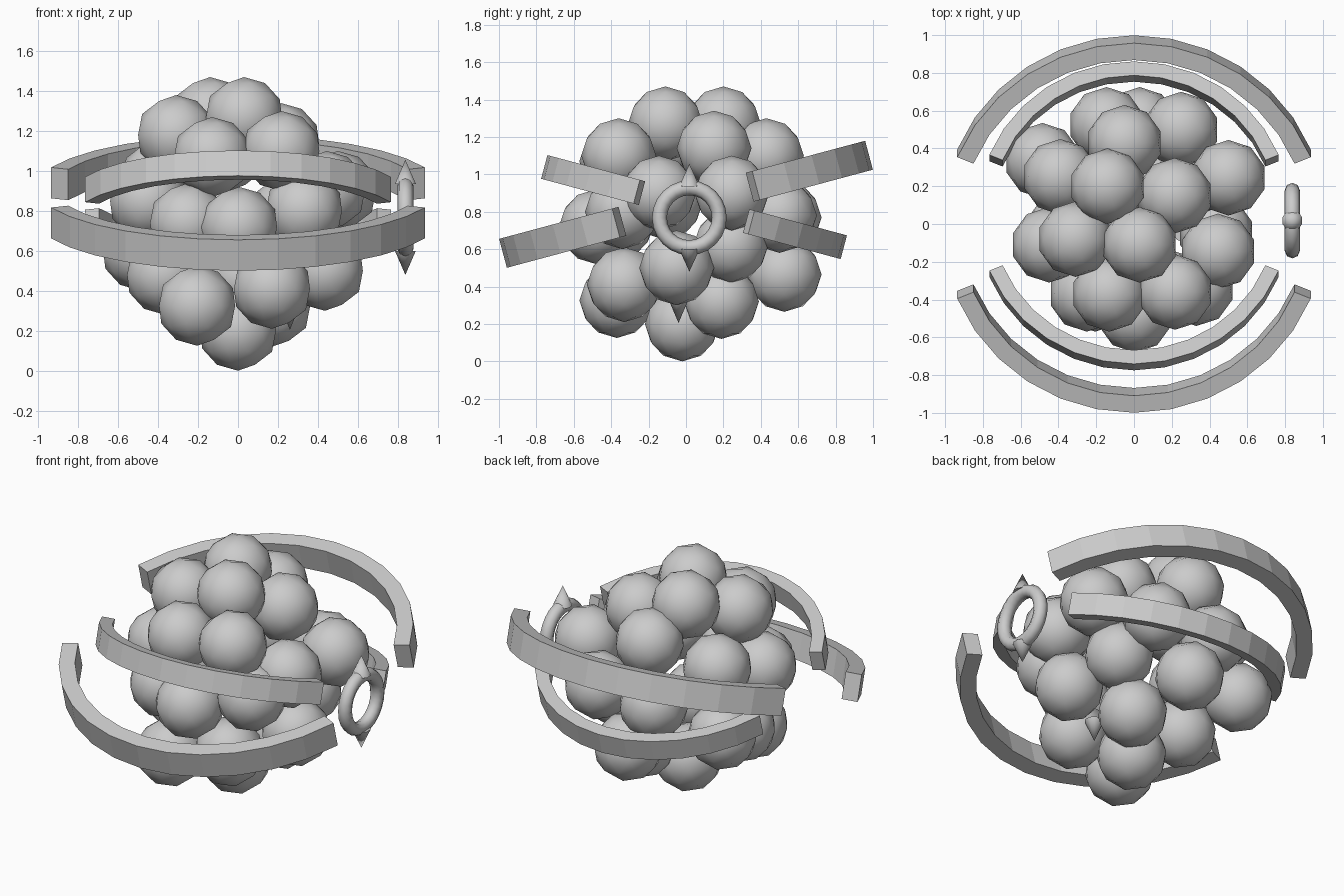
import bpy, bmesh, math
from mathutils import Matrix, Vector

if "Cube" in bpy.data.objects:
    bpy.data.objects.remove(bpy.data.objects["Cube"])

grey = bpy.data.materials.new("light_grey")
grey.diffuse_color = (0.6, 0.6, 0.6, 1)
grey.use_nodes = True
grey.node_tree.nodes["Principled BSDF"].inputs["Base Color"].default_value = grey.diffuse_color


def finish(bm, name, smooth=False, matrix=None):
    if matrix:
        bm.transform(matrix)
    bmesh.ops.recalc_face_normals(bm, faces=bm.faces)
    for f in bm.faces:
        f.smooth = smooth
    me = bpy.data.meshes.new(name)
    bm.to_mesh(me)
    bm.free()
    me.materials.append(grey)
    ob = bpy.data.objects.new(name, me)
    bpy.context.collection.objects.link(ob)
    return ob


# Ball cluster: low-poly balls of one size, listed from top to bottom
balls = [
    (-.14, .20, 1.27), (.03, -.11, 1.27), (-.31, -.08, 1.18), (.215, .15, 1.14),
    (.217, -.36, 1.10), (-.05, .43, 1.10), (-.13, -.37, 1.07), (-.39, .25, .96),
    (.445, -.145, .90), (.50, .245, .90), (-.45, -.11, .85), (.33, -.34, .80),
    (.25, .50, .78), (-.145, .525, .77), (-.25, -.37, .74), (.005, -.48, .72),
    (.31, .24, .62), (-.485, .335, .60), (.435, -.05, .50), (-.365, -.02, .48),
    (.03, .525, .465), (.17, -.33, .41), (-.205, -.37, .325), (.17, .19, .32),
    (0, -.02, .20),
]
for i, c in enumerate(balls):
    bm = bmesh.new()
    bmesh.ops.create_icosphere(bm, subdivisions=2, radius=.2)
    finish(bm, f"ball_{i + 1}", True, Matrix.Translation(c))


# Tilted orbit bands: rectangular section swept over 135 degrees
def band(name, r_in, r_out, height, centre, tilt, start):
    bm = bmesh.new()
    rings = []
    for i in range(13):
        a = math.radians(start + 11.25 * i)
        rings.append([bm.verts.new((r * math.cos(a), r * math.sin(a), z * height / 2))
                      for r, z in ((r_in, -1), (r_out, -1), (r_out, 1), (r_in, 1))])
    for p, q in zip(rings, rings[1:]):
        for k in range(4):
            n = (k + 1) % 4
            bm.faces.new((p[k], p[n], q[n], q[k]))
    bm.faces.new(rings[0])
    bm.faces.new(rings[-1][::-1])
    finish(bm, name, False,
           Matrix.Translation(centre) @ Matrix.Rotation(math.radians(tilt), 4, 'X'))


for side, start in (("back", 22.5), ("front", 202.5)):
    band("outer_band_" + side, .92, 1.013, .16, (0, 0, .84), 15, start)
    band("inner_band_" + side, .753, .829, .131, (0, .043, .825), -15, start)

# Small upright ring beside the cluster
ring_centre = Vector((.838, .018, .768))
bm = bmesh.new()
grid = []
for i in range(24):
    a = 2 * math.pi * i / 24
    row = []
    for j in range(8):
        b = 2 * math.pi * j / 8
        r = .16 + .04 * math.cos(b)
        row.append(bm.verts.new((.04 * math.sin(b), r * math.cos(a), r * math.sin(a))))
    grid.append(row)
for i in range(24):
    for j in range(8):
        p, q, k = grid[i], grid[(i + 1) % 24], (j + 1) % 8
        bm.faces.new((p[j], q[j], q[k], p[k]))
finish(bm, "small_ring", True, Matrix.Translation(ring_centre))


# Spikes: cones pointing up or down
def spike(name, centre, radius, height, up):
    bm = bmesh.new()
    bmesh.ops.create_cone(bm, cap_ends=True, segments=10, radius1=radius,
                          radius2=0, depth=height)
    turn = Matrix.Rotation(0 if up else math.pi, 4, 'X')
    ob = finish(bm, name, True, Matrix.Translation(centre) @ turn)
    bpy.context.view_layer.objects.active = ob
    ob.select_set(True)
    bpy.ops.object.shade_smooth_by_angle(angle=math.radians(50))
    ob.select_set(False)


for name, s in (("ring_spike_top", 1), ("ring_spike_bottom", -1)):
    spike(name, ring_centre + Vector((0, 0, s * .228)), .055, .12, s > 0)
spike("lower_spike", (.26, -.04, .27), .055, .13, False)
